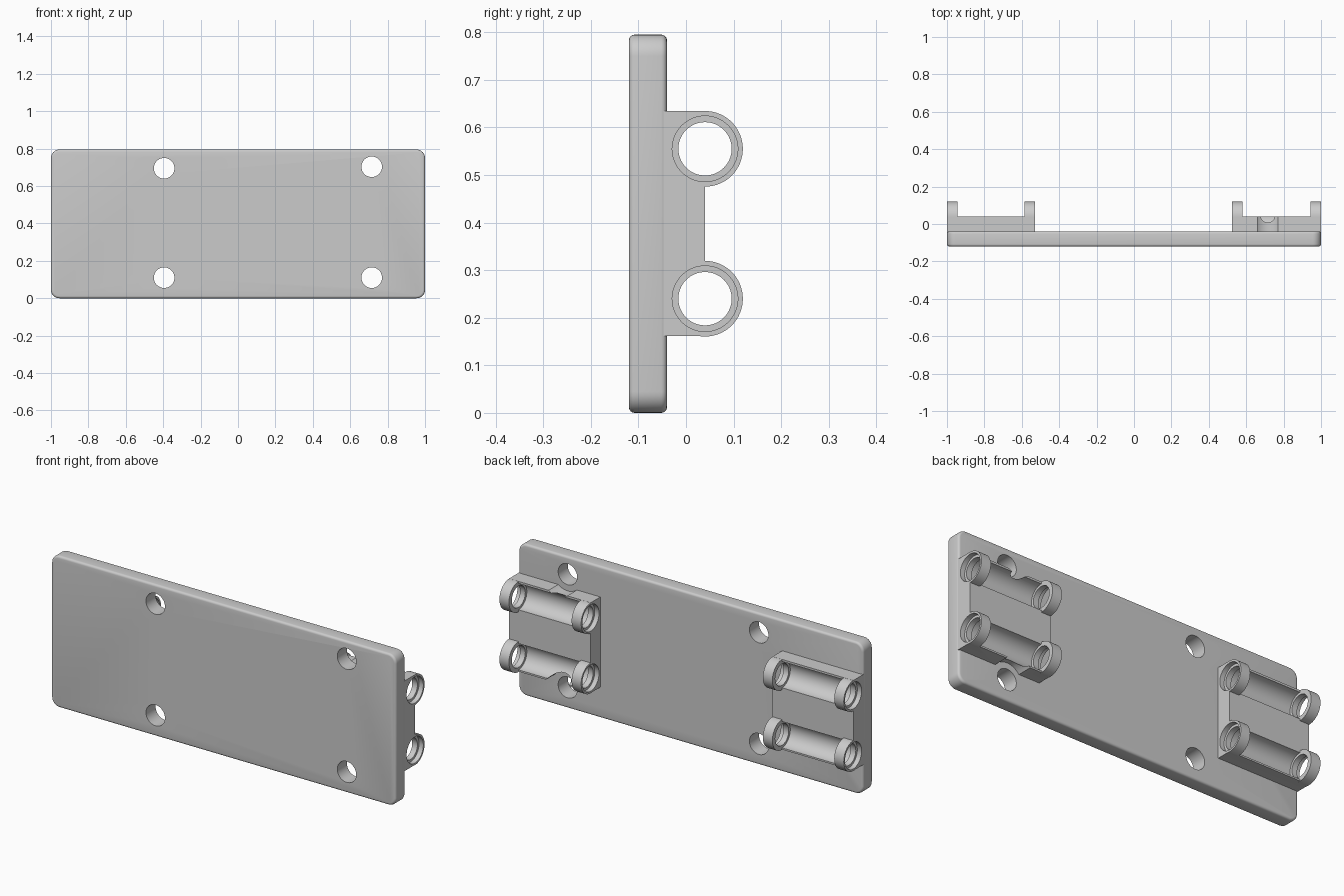
import bpy
from math import radians, pi
from mathutils import Vector

cube = bpy.data.objects.get("Cube")
if cube:
    bpy.data.objects.remove(cube, do_unlink=True)

grey = bpy.data.materials.new("plain grey")
grey.use_nodes = True
colour = (0.6, 0.6, 0.6, 1)
grey.diffuse_color = colour
grey.node_tree.nodes["Principled BSDF"].inputs["Base Color"].default_value = colour


def box(name, low, high):
    low, high = Vector(low), Vector(high)
    bpy.ops.mesh.primitive_cube_add(size=1, location=(low + high) / 2)
    ob = bpy.context.object
    ob.name = name
    ob.scale = high - low
    bpy.ops.object.transform_apply(location=True, scale=True)
    ob.data.materials.append(grey)
    return ob


def cylinder(name, radius, centre, length, axis):
    turn = (0, pi / 2, 0) if axis == "x" else (pi / 2, 0, 0)
    bpy.ops.mesh.primitive_cylinder_add(vertices=64, radius=radius, depth=length,
                                        location=centre, rotation=turn)
    ob = bpy.context.object
    ob.name = name
    bpy.ops.object.transform_apply(location=True, rotation=True)
    ob.data.materials.append(grey)
    return ob


def apply_modifier(ob, mod):
    bpy.context.view_layer.objects.active = ob
    bpy.ops.object.modifier_apply(modifier=mod.name)


def combine(ob, tool, operation):
    mod = ob.modifiers.new("combine", "BOOLEAN")
    mod.solver = "EXACT"
    mod.operation = operation
    mod.object = tool
    apply_modifier(ob, mod)
    bpy.data.objects.remove(tool, do_unlink=True)


def bevel_edges(ob, width, segments, rule):
    """Round the edges whose midpoint and direction satisfy the rule."""
    weight = ob.data.attributes.new("bevel_weight_edge", "FLOAT", "EDGE")
    points = ob.data.vertices
    for edge in ob.data.edges:
        a, b = (points[i].co for i in edge.vertices)
        weight.data[edge.index].value = float(rule((a + b) / 2, (b - a).normalized()))
    mod = ob.modifiers.new("round", "BEVEL")
    mod.limit_method = "WEIGHT"
    mod.width, mod.segments = width, segments
    apply_modifier(ob, mod)
    old = ob.data.attributes.get("bevel_weight_edge")
    if old:
        ob.data.attributes.remove(old)


def smooth(ob):
    bpy.ops.object.select_all(action="DESELECT")
    ob.select_set(True)
    bpy.context.view_layer.objects.active = ob
    bpy.ops.object.shade_smooth_by_angle(angle=radians(30))


FRONT, BACK, AXIS_Y, TIP = -0.12, -0.04, 0.04, 0.12
HEIGHT = 0.795
SCREWS = [(-0.395, 0.695), (-0.395, 0.11), (0.715, 0.703), (0.715, 0.11)]
TUBES = [0.24, 0.555]

# Mounting plate: rounded corners, softened rims, four screw holes
plate = box("mounting_plate", (-1, FRONT, 0), (1, BACK, HEIGHT))
bevel_edges(plate, 0.045, 8, lambda mid, way: abs(way.y) > 0.9)
bevel_edges(plate, 0.012, 4, lambda mid, way: abs(way.y) < 0.1)
for x, z in SCREWS:
    combine(plate, cylinder("hole_cutter", 0.055, (x, -0.08, z), 0.3, "y"), "DIFFERENCE")
smooth(plate)


# Bearing holder: block with two troughs, each closed by a ring at both ends
def holder(name, x0, x1):
    mid, length, ring = (x0 + x1) / 2, x1 - x0, 0.055
    block = box(name, (x0, BACK - 0.01, 0.162), (x1, AXIS_Y, 0.635))
    for z in TUBES:
        for x in (x0 + ring / 2, x1 - ring / 2):
            combine(block, cylinder("ring", 0.0795, (x, AXIS_Y, z), ring, "x"), "UNION")
    for z in TUBES:
        centre = (mid, AXIS_Y, z)
        combine(block, cylinder("trough", 0.069, centre, length - 2 * ring, "x"), "DIFFERENCE")
        combine(block, cylinder("bore", 0.056, centre, length + 0.2, "x"), "DIFFERENCE")
        for x in (x0, x1):
            combine(block, cylinder("recess", 0.069, (x, AXIS_Y, z), 0.05, "x"), "DIFFERENCE")
    return block


right_holder = holder("right_bearing_holder", -0.999, -0.53)
left_holder = holder("left_bearing_holder", 0.525, 0.999)

# Screw head clearance notches in the left holder
for x, z in SCREWS[2:]:
    combine(left_holder, cylinder("notch", 0.087, (x, BACK + 0.1, z), 0.2, "y"), "DIFFERENCE")
# Reopen the screw hole where the holder root sits inside the plate
for x, z in SCREWS[2:]:
    combine(left_holder, cylinder("clearance", 0.056, (x, BACK, z), 0.2, "y"), "DIFFERENCE")

for part in (left_holder, right_holder):
    smooth(part)
